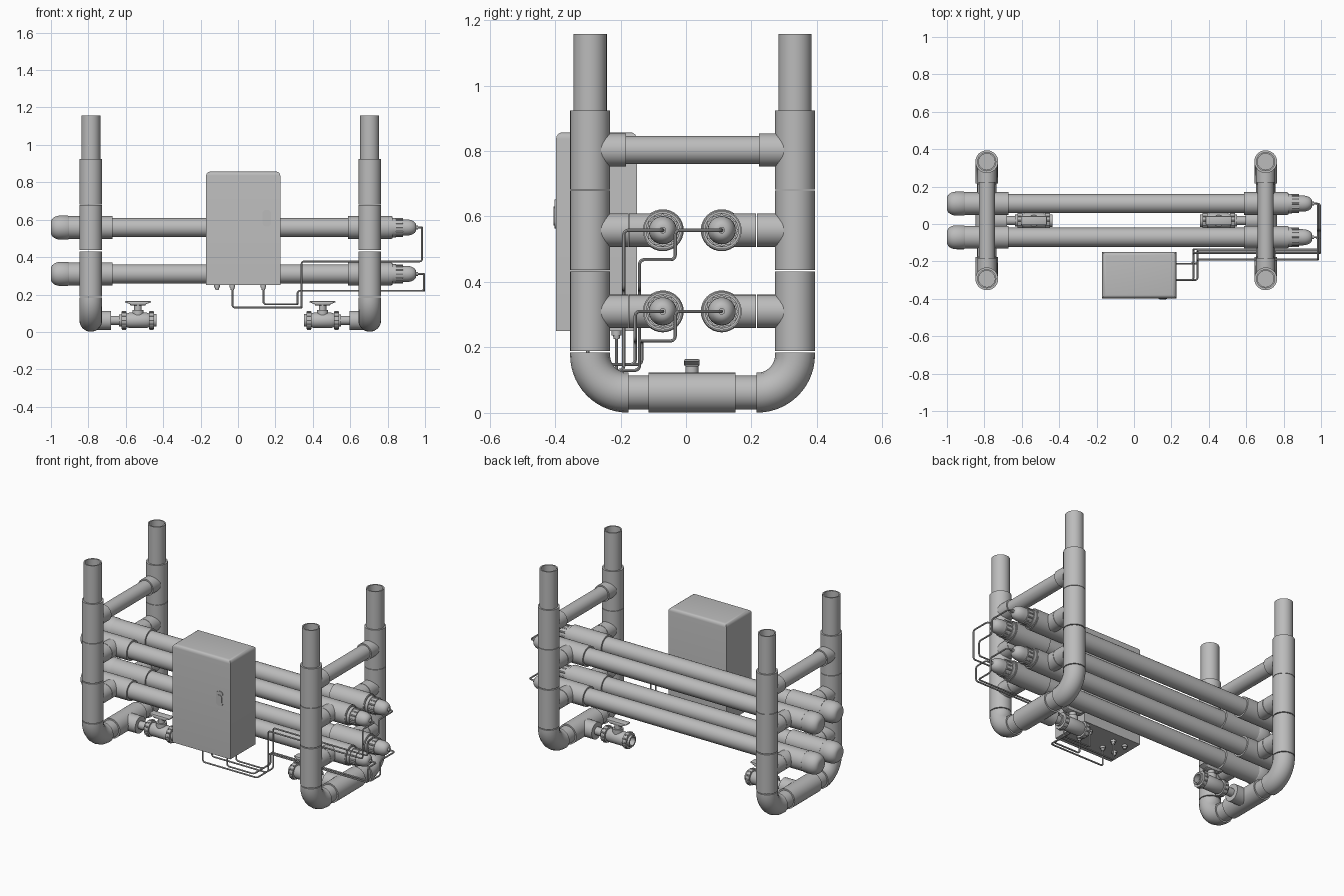
import bpy, bmesh, math
from mathutils import Vector

if "Cube" in bpy.data.objects:
    bpy.data.objects.remove(bpy.data.objects["Cube"])

grey = bpy.data.materials.new("pipe grey")
grey.use_nodes = True
GREY = (0.5, 0.5, 0.5, 1)
grey.diffuse_color = GREY
grey.node_tree.nodes["Principled BSDF"].inputs["Base Color"].default_value = GREY
parts = []


def finish(name, bm):
    bmesh.ops.recalc_face_normals(bm, faces=bm.faces)
    mesh = bpy.data.meshes.new(name)
    bm.to_mesh(mesh)
    bm.free()
    mesh.materials.append(grey)
    obj = bpy.data.objects.new(name, mesh)
    bpy.context.collection.objects.link(obj)
    parts.append(obj)
    return obj


def lathe(name, origin, axis, profile, sides=32):
    """Revolve (distance, radius) points around an axis."""
    bm = bmesh.new()
    verts = [bm.verts.new((r, 0, a)) for a, r in profile]
    edges = [bm.edges.new(pair) for pair in zip(verts, verts[1:])]
    bmesh.ops.spin(bm, geom=verts + edges, cent=(0, 0, 0), axis=(0, 0, 1),
                   angle=math.tau, steps=sides)
    bmesh.ops.remove_doubles(bm, verts=bm.verts, dist=1e-5)
    obj = finish(name, bm)
    obj.rotation_mode = 'QUATERNION'
    obj.rotation_quaternion = Vector(axis).to_track_quat('Z', 'Y')
    obj.location = origin
    return obj


def rod(name, start, end, radius, sides=32):
    span = Vector(end) - Vector(start)
    n = span.length
    return lathe(name, start, span, [(0, 0), (0, radius), (n, radius), (n, 0)], sides)


def box(name, lo, hi, bevel=0, rule=None, segments=4):
    bm = bmesh.new()
    bmesh.ops.create_cube(bm, size=1)
    for v in bm.verts:
        v.co = [(l + h) / 2 + c * (h - l) for l, h, c in zip(lo, hi, v.co)]
    if bevel:
        chosen = [e for e in bm.edges if rule is None or rule(e)]
        bmesh.ops.bevel(bm, geom=chosen, offset=bevel, segments=segments,
                        affect='EDGES', profile=0.5)
    return finish(name, bm)


def bent_tube(name, points, radius, bend, steps=5, resolution=2):
    """Round tube along a path whose right-angled corners become arcs."""
    pts = [Vector(p) for p in points]
    path = [pts[0]]
    for a, p, b in zip(pts, pts[1:], pts[2:]):
        u, v = (a - p).normalized(), (b - p).normalized()
        centre = p + (u + v) * bend
        for i in range(steps + 1):
            t = math.pi / 2 * i / steps
            path.append(centre - (v * math.cos(t) + u * math.sin(t)) * bend)
    path.append(pts[-1])
    curve = bpy.data.curves.new(name, 'CURVE')
    curve.dimensions = '3D'
    curve.bevel_depth, curve.bevel_resolution = radius, resolution
    curve.use_fill_caps = True
    spline = curve.splines.new('POLY')
    spline.points.add(len(path) - 1)
    for point, co in zip(spline.points, path):
        point.co = (*co, 1)
    curve.materials.append(grey)
    obj = bpy.data.objects.new(name, curve)
    bpy.context.collection.objects.link(obj)
    bpy.ops.object.select_all(action='DESELECT')
    obj.select_set(True)
    bpy.context.view_layer.objects.active = obj
    bpy.ops.object.convert(target='MESH')
    parts.append(bpy.context.view_layer.objects.active)


def dome(depth, radius, flat):
    """Rounded end profile starting at its tip."""
    arc = [math.radians(15 * i) for i in range(7)]
    return [(0, 0)] + [(depth * (1 - math.cos(t)),
                        radius * (flat + (1 - flat) * math.sin(t))) for t in arc][::1]


BIG, PIPE = 0.061, 0.051          # fitting and pipe radii
HALF, GAP = 0.1238, 0.0025        # tee half length, half seam
LEVELS = (0.31, 0.558)            # long pipe heights
BAR_Z, BASE_Z, TEE_Y = 0.803, 0.062, 0.018
POSTS = (-0.293, 0.333)
RUNS = (-0.071, 0.109)
FRAMES = ((-0.787, 1, "right"), (0.704, -1, "left"))

# End frames: posts, crossbar, base and drain valve
for fx, inward, side in FRAMES:
    for py, run_y, facing, end in zip(POSTS, RUNS, (1, -1), ("front", "back")):
        tag = f"{side}_{end}"
        for z in (*LEVELS, BAR_Z):
            rod(f"{tag}_post_tee", (fx, py, z - HALF + GAP), (fx, py, z + HALF - GAP), BIG)
        lathe(f"{tag}_upper_pipe", (fx, py, 0), (0, 0, 1),
              [(0.9, PIPE), (1.157, PIPE), (1.157, 0.043), (0.9, 0.043), (0.9, 0)])
        # Bottom elbow and base stub
        elbow_end = py + facing * 0.117
        bent_tube(f"{tag}_elbow", [(fx, py, 0.184), (fx, py, BASE_Z),
                                   (fx, elbow_end, BASE_Z)], BIG, 0.115, 14, 6)
        rod(f"{tag}_base_pipe", (fx, elbow_end, BASE_Z), (fx, TEE_Y, BASE_Z), 0.052)
        # Crossbar collar
        rod(f"{tag}_bar_collar", (fx, py, BAR_Z), (fx, py + facing * 0.11, BAR_Z), PIPE)
        # Branches to the long pipes
        for z in LEVELS:
            seam = py + facing * 0.118
            rod(f"{tag}_branch", (fx, py, z), (fx, seam - facing * GAP / 2, z), PIPE)
            rod(f"{tag}_run_branch", (fx, seam + facing * GAP / 2, z), (fx, run_y, z), PIPE)
    rod(f"{side}_crossbar", (fx, POSTS[0], BAR_Z), (fx, POSTS[1], BAR_Z), 0.043)
    rod(f"{side}_base_tee", (fx, TEE_Y - 0.1325, BASE_Z), (fx, TEE_Y + 0.1325, BASE_Z), BIG)

    # Drain valve, pointing inwards
    def along(d, z=BASE_Z, y=TEE_Y):
        return (fx + inward * d, y, z)
    rod(f"{side}_drain_branch", along(0), along(0.108), PIPE)
    rod(f"{side}_drain_nipple", along(0.1), along(0.16), 0.024)
    lathe(f"{side}_valve_body", along(0), (inward, 0, 0),
          [(0.152, 0), (0.152, 0.032), (0.165, 0.032), (0.165, 0.047), (0.192, 0.047),
           (0.192, 0.036), (0.205, 0.041), (0.3, 0.041), (0.312, 0.036), (0.312, 0.047),
           (0.338, 0.047), (0.338, 0.034), (0.352, 0.034), (0.352, 0.025), (0.32, 0.025),
           (0.32, 0)])
    for d in (0.168, 0.315):
        for i in range(12):
            a = math.tau * i / 12
            y, z = TEE_Y + 0.047 * math.cos(a), BASE_Z + 0.047 * math.sin(a)
            rod(f"{side}_union_rib", along(d, z, y), along(d + 0.02, z, y), 0.004, 6)
    rod(f"{side}_valve_neck", along(0.252), along(0.252, 0.118), 0.03)
    rod(f"{side}_valve_stem", along(0.252, 0.11), along(0.252, 0.15), 0.02)
    hx = fx + inward * 0.252
    handle = box(f"{side}_valve_handle", (hx - 0.07, TEE_Y - 0.024, 0.142),
                 (hx + 0.07, TEE_Y + 0.024, 0.165), 0.006, segments=2)
    for v in handle.data.vertices:      # taper the handle ends upwards
        if v.co.z < 0.152:
            v.co.x = hx + (v.co.x - hx) * 0.6

# Four long pipes with tees, rounded caps and ribbed end fittings
for y in RUNS:
    for z in LEVELS:
        rod("long_pipe", (-0.8, y, z), (0.72, y, z), PIPE)
        for fx, inward, side in FRAMES:
            rod(f"{side}_run_tee", (fx - 0.117, y, z), (fx + 0.117, y, z), BIG)
        lathe("end_cap", (-1, y, z), (1, 0, 0),
              dome(0.05, 0.064, 0.45) + [(0.09, 0.064), (0.1, 0.058), (0.1, 0)])
        lathe("lamp_end", (0.952, y, z), (-1, 0, 0),
              dome(0.05, 0.043, 0.3) + [(0.07, 0.043), (0.07, 0.047), (0.108, 0.047),
                                        (0.108, 0.052), (0.126, 0.052), (0.126, 0.058),
                                        (0.135, 0.058), (0.135, 0)])
        for i in range(12):
            a = math.tau * i / 12
            ry, rz = y + 0.046 * math.cos(a), z + 0.046 * math.sin(a)
            rod("lamp_end_rib", (0.845, ry, rz), (0.882, ry, rz), 0.005, 6)
        rod("cable_entry", (0.94, y, z), (0.962, y, z), 0.01, 16)

# Control cabinet with rounded top edges
box("cabinet", (-0.17, -0.397, 0.25), (0.226, -0.15, 0.857), 0.02,
    lambda e: all(v.co.z > 0.8 for v in e.verts))


def upright_corner(e):
    return abs(e.verts[0].co.y - e.verts[1].co.y) > 0.001


box("latch_plate", (0.13, -0.401, 0.563), (0.177, -0.39, 0.652), 0.02, upright_corner)
box("latch_grip", (0.137, -0.404, 0.572), (0.17, -0.39, 0.63), 0.013, upright_corner)

# Cable glands below the cabinet
for gx in (-0.112, -0.03, 0.136):
    for gy in (-0.3, -0.212):
        lathe("cable_gland", (gx, gy, 0.255), (0, 0, -1),
              [(0, 0), (0, 0.015), (0.018, 0.015), (0.018, 0.011), (0.03, 0.009), (0.03, 0)], 12)

# Cables: (height, reach, low level, riser x, gland x)
for z, reach, mid, riser, low, gland, lanes in (
        (LEVELS[1], 0.984, 0.377, 0.34, 0.13, -0.03, (-0.19, -0.142)),
        (LEVELS[0], 0.995, 0.22, 0.318, 0.148, 0.136, (-0.155, -0.135))):
    for run_y, lane, gy in zip(RUNS, lanes, (-0.3, -0.212)):
        path = [(0.95, run_y, z), (reach, run_y, z)]
        if run_y > 0:
            step = z - 0.09
            path += [(reach, -0.033, z), (reach, -0.033, step)]
            path += [(reach, lane, step)]
        else:
            path += [(reach, lane, z)]
        if path[-1][2] - mid > 0.01:
            path.append((reach, lane, mid))
        path += [(riser, lane, mid), (riser, lane, low), (riser, gy, low),
                 (gland, gy, low), (gland, gy, 0.25)]
        bent_tube("cable", path, 0.0048, 0.014)

# Smooth round surfaces, keep hard edges
bpy.ops.object.select_all(action='DESELECT')
for obj in parts:
    obj.select_set(True)
bpy.context.view_layer.objects.active = parts[0]
bpy.ops.object.shade_smooth_by_angle(angle=math.radians(35))
